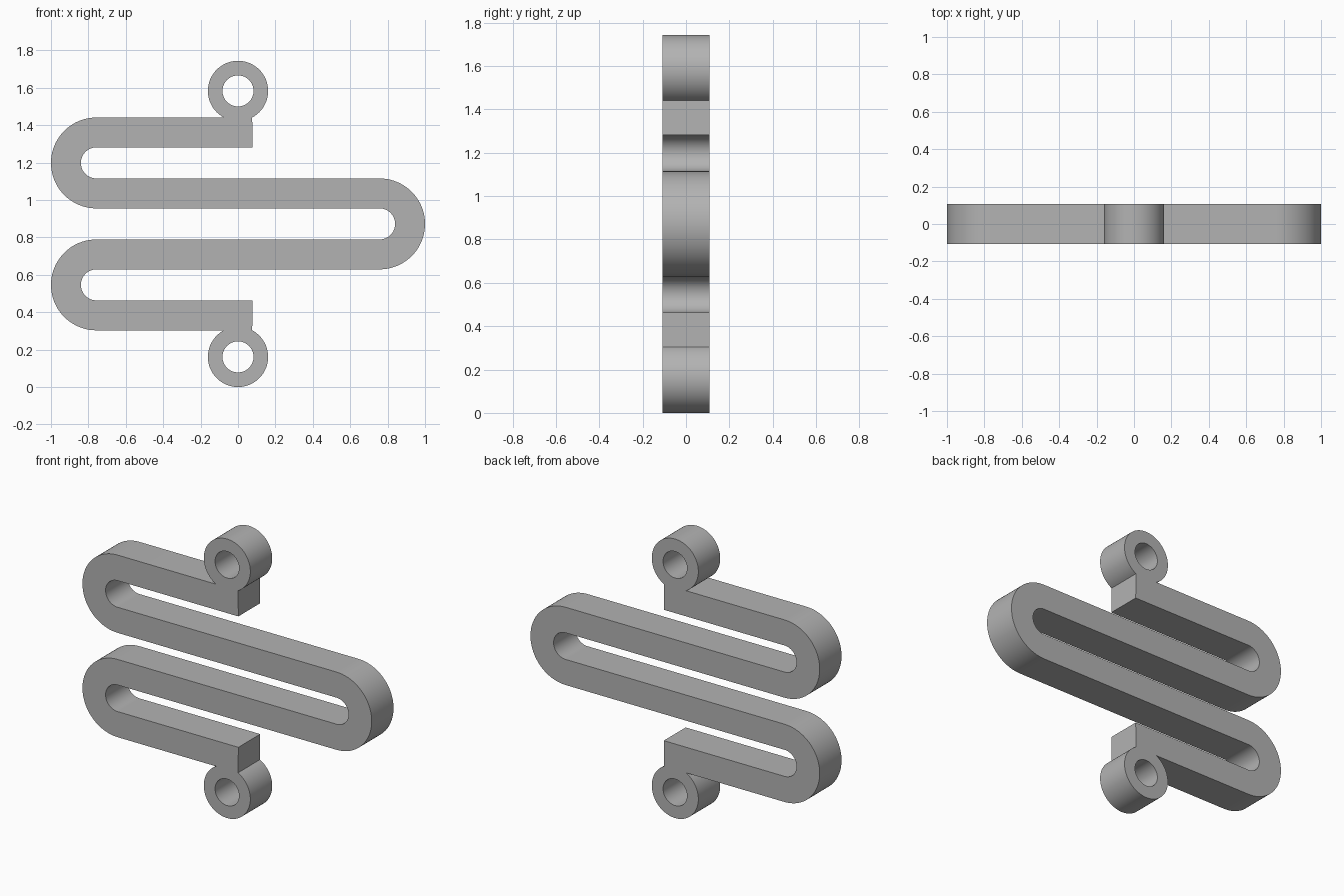
import bpy, bmesh
from math import sin, cos, pi, acos, radians

HALF_DEPTH = 0.108
HALF_BAND = 0.08      # half the width of the bent band
BEND = 0.163          # centreline radius of each bend
BEND_X = 0.757        # distance of bend centres from the middle
MID_Z = 0.872
RING_R, HOLE_R = 0.161, 0.083
RING_OFFSET = 0.711   # ring centres above and below the middle
TIP_X = 0.078

if "Cube" in bpy.data.objects:
    bpy.data.objects.remove(bpy.data.objects["Cube"], do_unlink=True)

steel = bpy.data.materials.new("grey metal")
steel.use_nodes = True
grey = (0.45, 0.45, 0.45, 1)
steel.diffuse_color = grey
steel.node_tree.nodes["Principled BSDF"].inputs["Base Color"].default_value = grey


def arc(cx, cz, r, start, end, steps=40):
    return [(cx + r * cos(start + (end - start) * i / steps),
             cz + r * sin(start + (end - start) * i / steps)) for i in range(steps + 1)]


def band_side(offset):
    """One edge of the band, running through its three bends."""
    outer, inner = BEND + offset, BEND - offset
    return (arc(-BEND_X, MID_Z + 2 * BEND, outer, pi / 2, 3 * pi / 2)
            + arc(BEND_X, MID_Z, inner, pi / 2, -pi / 2)
            + arc(-BEND_X, MID_Z - 2 * BEND, outer, pi / 2, 3 * pi / 2))


# Closed outline: top ring, one band edge, bottom ring, other band edge
top_bar = 3 * BEND
gap = acos((RING_OFFSET - top_bar - HALF_BAND) / RING_R)
top_ring = arc(0, MID_Z + RING_OFFSET, RING_R, gap - pi / 2, 3 * pi / 2 - gap, 72)
bottom_ring = arc(0, MID_Z - RING_OFFSET, RING_R, pi / 2 + gap, 5 * pi / 2 - gap, 72)
outline = (top_ring + band_side(HALF_BAND) + bottom_ring
           + [(TIP_X, MID_Z - top_bar + HALF_BAND)]
           + band_side(-HALF_BAND)[::-1]
           + [(TIP_X, MID_Z + top_bar - HALF_BAND)])
holes = [arc(0, MID_Z + s * RING_OFFSET, HOLE_R, 0, 2 * pi, 64)[:-1] for s in (1, -1)]

# Filled, extruded profile
curve = bpy.data.curves.new("serpentine_spring", "CURVE")
curve.dimensions = "2D"
curve.fill_mode = "BOTH"
curve.extrude = HALF_DEPTH
for loop in [outline] + holes:
    spline = curve.splines.new("POLY")
    spline.points.add(len(loop) - 1)
    for point, (x, z) in zip(spline.points, loop):
        point.co = (x, z, 0, 1)
    spline.use_cyclic_u = True
spring = bpy.data.objects.new("serpentine_spring", curve)
bpy.context.collection.objects.link(spring)
spring.rotation_euler.x = radians(90)

bpy.ops.object.select_all(action="DESELECT")
spring.select_set(True)
bpy.context.view_layer.objects.active = spring
bpy.ops.object.convert(target="MESH")
bpy.ops.object.transform_apply(location=False, rotation=True, scale=False)

# Weld the caps to the walls and tidy the flat faces
mesh = spring.data
bm = bmesh.new()
bm.from_mesh(mesh)
bmesh.ops.remove_doubles(bm, verts=bm.verts, dist=0.0002)
bmesh.ops.recalc_face_normals(bm, faces=bm.faces)
bm.to_mesh(mesh)
bm.free()
mesh.materials.clear()
mesh.materials.append(steel)
bpy.ops.object.shade_smooth_by_angle(angle=radians(30))
